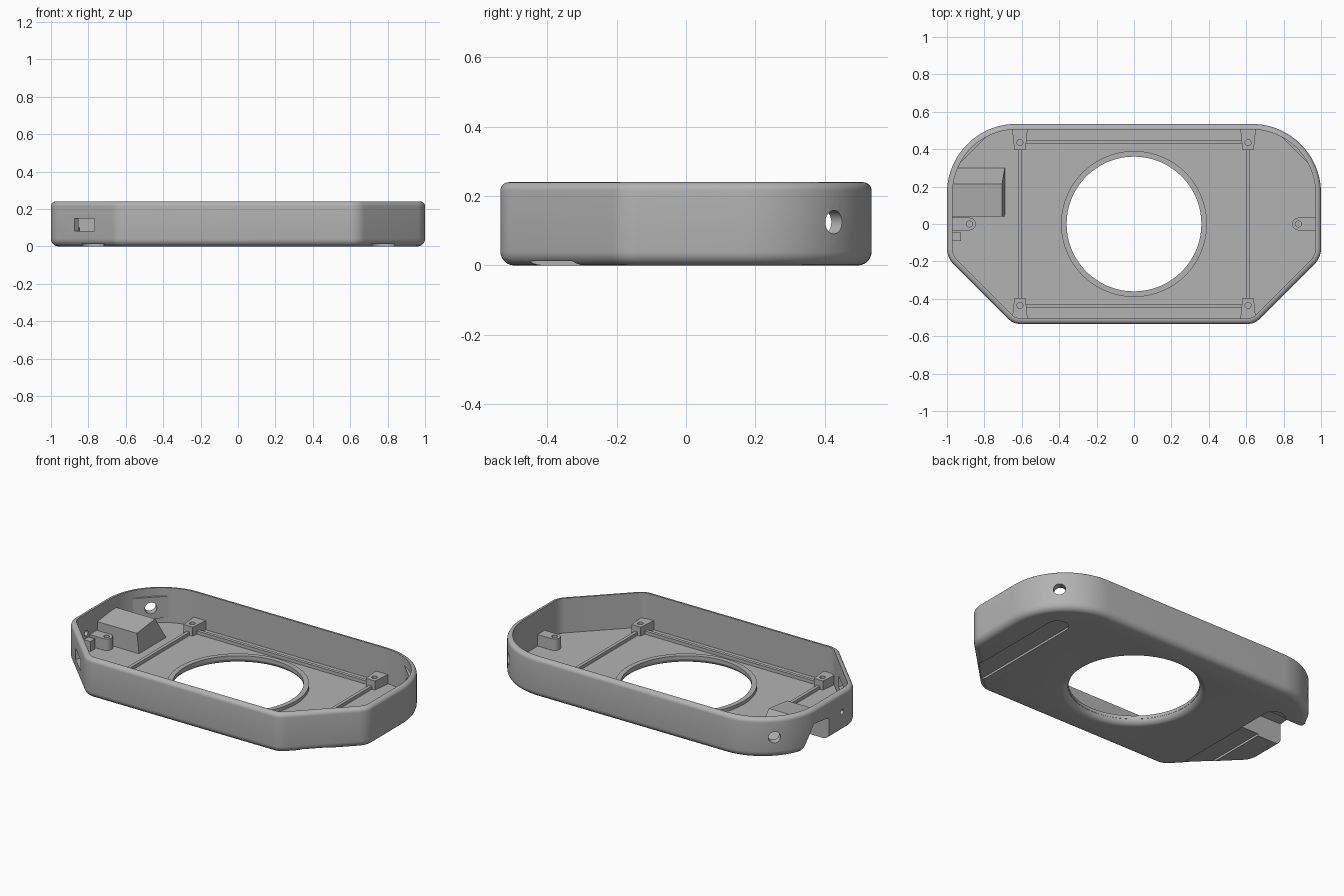
import bpy, bmesh
from math import sin, cos, pi, tan, acos
from mathutils import Vector, Matrix

cube = bpy.data.objects.get("Cube")
if cube:
    bpy.data.objects.remove(cube)

grey = bpy.data.materials.new("plain grey")
grey.use_nodes = True
GREY = (0.45, 0.45, 0.45, 1)
grey.diffuse_color = GREY
grey.node_tree.nodes["Principled BSDF"].inputs["Base Color"].default_value = GREY

WALL, FLOOR, TOP = 0.03, 0.03, 0.24


def loft(name, rings, caps=True):
    """Skin a stack of equal rings; without caps the last ring joins the first."""
    bm = bmesh.new()
    rows = [[bm.verts.new(p) for p in ring] for ring in rings]
    pairs = list(zip(rows, rows[1:]))
    if not caps:
        pairs.append((rows[-1], rows[0]))
    for a, b in pairs:
        for i in range(len(a)):
            j = (i + 1) % len(a)
            bm.faces.new((a[i], a[j], b[j], b[i]))
    if caps:
        bm.faces.new(rows[0])
        bm.faces.new(rows[-1])
    bmesh.ops.recalc_face_normals(bm, faces=bm.faces)
    mesh = bpy.data.meshes.new(name)
    bm.to_mesh(mesh)
    bm.free()
    mesh.materials.append(grey)
    obj = bpy.data.objects.new(name, mesh)
    bpy.context.collection.objects.link(obj)
    return obj


def prism(name, pts, lo, hi, axis="z"):
    place = (lambda u, v, w: (u, v, w)) if axis == "z" else (lambda u, v, w: (w, u, v))
    return loft(name, [[place(u, v, w) for u, v in pts] for w in (lo, hi)])


def rect(x0, x1, y0, y1):
    return [(x0, y0), (x1, y0), (x1, y1), (x0, y1)]


def circle(r, n=64, cx=0, cy=0):
    return [(cx + r * cos(2 * pi * i / n), cy + r * sin(2 * pi * i / n)) for i in range(n)]


def round_end(r, length):
    """Strip from -length to the origin, finished by a half circle."""
    arc = [(r * sin(pi * i / 12), -r * cos(pi * i / 12)) for i in range(13)]
    return [(-length, -r)] + arc + [(-length, r)]


def aimed(obj, x, y, z, angle):
    obj.data.transform(Matrix.Translation((x, y, z)) @ Matrix.Rotation(angle, 4, "Z"))
    return obj


def cut(obj, cutters):
    bpy.context.view_layer.objects.active = obj
    for c in cutters:
        c.hide_render = True
        mod = obj.modifiers.new("cut", "BOOLEAN")
        mod.operation, mod.solver, mod.object = "DIFFERENCE", "EXACT", c
        bpy.ops.object.modifier_apply(modifier=mod.name)


def outline(corners):
    """Points and outward normals of a polygon with rounded corners."""
    out = []
    for i, (x, y, r) in enumerate(corners):
        p = Vector((x, y))
        a = (p - Vector(corners[i - 1][:2])).normalized()
        b = (Vector(corners[(i + 1) % len(corners)][:2]) - p).normalized()
        turn = acos(a.dot(b))
        start = Vector((a.y, -a.x))
        centre = p - a * r * tan(turn / 2) - start * r
        steps = max(6, int(turn * 14))
        for k in range(steps + 1):
            n = Matrix.Rotation(turn * k / steps, 2) @ start
            out.append((centre + n * r, n))
    return out


# Tray shell: rounded outer edges, open top
shape = outline([(1, 0.535, 0.37), (-1, 0.535, 0.37), (-1, -0.18, 0.12),
                 (-0.645, -0.535, 0.1), (0.645, -0.535, 0.1), (1, -0.18, 0.12)])
quarter = [pi / 2 * i / 6 for i in range(7)]
profile = [(0.04 - 0.04 * sin(t), 0.04 - 0.04 * cos(t)) for t in quarter]
profile += [(0.025 - 0.025 * cos(t), TOP - 0.025 + 0.025 * sin(t)) for t in quarter]
profile += [(WALL, TOP), (WALL, FLOOR)]
tray = loft("tray", [[(*(p - n * d), z) for p, n in shape] for d, z in profile])

# Cutter for the large opening, flared at the underside
flare = [(0.42, -0.01)] + [(0.40 - 0.04 * sin(t), 0.04 - 0.04 * cos(t)) for t in quarter]
flare.append((0.36, 0.1))
cutters = [loft("opening_cutter", [[(x, y, z) for x, y in circle(r, 96)] for r, z in flare])]

# Cutters for the two diagonal corner holes and the small side hole
corner_holes = []
for side, angle in ((1, pi / 4), (-1, 3 * pi / 4)):
    hole = prism("corner_hole_cutter", circle(0.034, 32), 0.25, 0.45, "x")
    corner_holes.append(aimed(hole, 0.63 * side, 0.165, 0.125, angle))
pin = prism("side_hole_cutter", circle(0.016, 20, -0.065, 0.12), -1.1, -0.95, "x")

# Cutter for the connector slot in the slanted wall
slot = prism("slot_cutter", rect(-0.075, 0.075, -0.033, 0.033), -0.1, 0.1, "x")
aimed(slot, -0.82, -0.36, 0.115, pi / 4)

# Cutters for shallow grooves underneath
grooves = [aimed(prism("groove_cutter", round_end(0.062, 0.9), -0.05, 0.013),
                 0.775 * s, 0.27, 0, pi / 2) for s in (-1, 1)]

# Cutter for the pocket, open at the side and below
pocket_cut = prism("pocket_cutter", [(0.06, -0.05), (0.06, 0.133), (0.203, 0.15), (0.325, -0.05)],
                   -1.1, -0.71, "x")
cut(tray, cutters + corner_holes + [pin, slot, pocket_cut] + grooves)
parts = [tray]

# Pocket housing inside the tray
housing = prism("pocket_housing", [(0.04, 0.02), (0.04, 0.15), (0.215, 0.17), (0.306, 0.02)],
                -0.972, -0.69, "x")
for v in housing.data.vertices:
    if v.co.x > -0.8 and v.co.z > 0.1:
        v.co.x -= 0.015
cut(housing, [pocket_cut])
parts.append(housing)

# Raised lip around the opening
lip = [(0.36, FLOOR), (0.39, FLOOR), (0.39, 0.05), (0.36, 0.05)]
parts.append(loft("opening_lip", [[(x, y, z) for x, y in circle(r, 96)] for r, z in lip], False))

drills = []
for s in (-1, 1):
    # Floor ribs
    parts.append(prism("cross_rib", rect(0.61 * s - 0.01, 0.61 * s + 0.01, -0.41, 0.41), 0.025, 0.05))
    parts.append(prism("long_rib", rect(-0.58, 0.58, 0.44 * s - 0.01, 0.44 * s + 0.01), 0.025, 0.05))
    # Screw blocks at the four rib corners
    for t in (-1, 1):
        cx, cy = 0.61 * s, 0.435 * t
        plan = [(-0.03, -0.04), (0.03, -0.04), (0.042, 0.078), (-0.042, 0.078)]
        block = prism("screw_block", [(cx + u, cy + v * t) for u, v in plan], 0.025, 0.085)
        drill = prism("screw_cutter", circle(0.016, 20, cx, cy), 0.04, 0.2)
        cut(block, [drill])
        drills.append(drill)
        parts.append(block)
    # Side screw tabs
    tab = aimed(prism("side_tab", round_end(0.034, 0.1), 0.025, 0.1),
                0.88 * s, 0, 0, pi if s > 0 else 0)
    drill = prism("tab_cutter", circle(0.016, 20, 0.88 * s, 0), 0.04, 0.2)
    cut(tab, [drill])
    drills.append(drill)
    parts.append(tab)

# Flat pads behind the corner holes
for side, angle, hole in ((1, pi / 4, corner_holes[0]), (-1, 3 * pi / 4, corner_holes[1])):
    pad = prism("corner_pad", rect(-0.12, 0.12, -0.065, 0.065), 0.325, 0.345, "x")
    aimed(pad, 0.63 * side, 0.165, 0.125, angle)
    cut(pad, [hole])
    parts.append(pad)

# Small block below the side hole
parts.append(prism("side_block", rect(-0.975, -0.925, -0.09, -0.045), 0.025, 0.09))

# Remove used cutters and smooth the curved surfaces
for c in cutters + corner_holes + grooves + drills + [pin, slot, pocket_cut]:
    bpy.data.objects.remove(c)
bpy.ops.object.select_all(action="DESELECT")
for part in parts:
    part.select_set(True)
bpy.context.view_layer.objects.active = tray
bpy.ops.object.shade_smooth_by_angle(angle=pi / 6)
